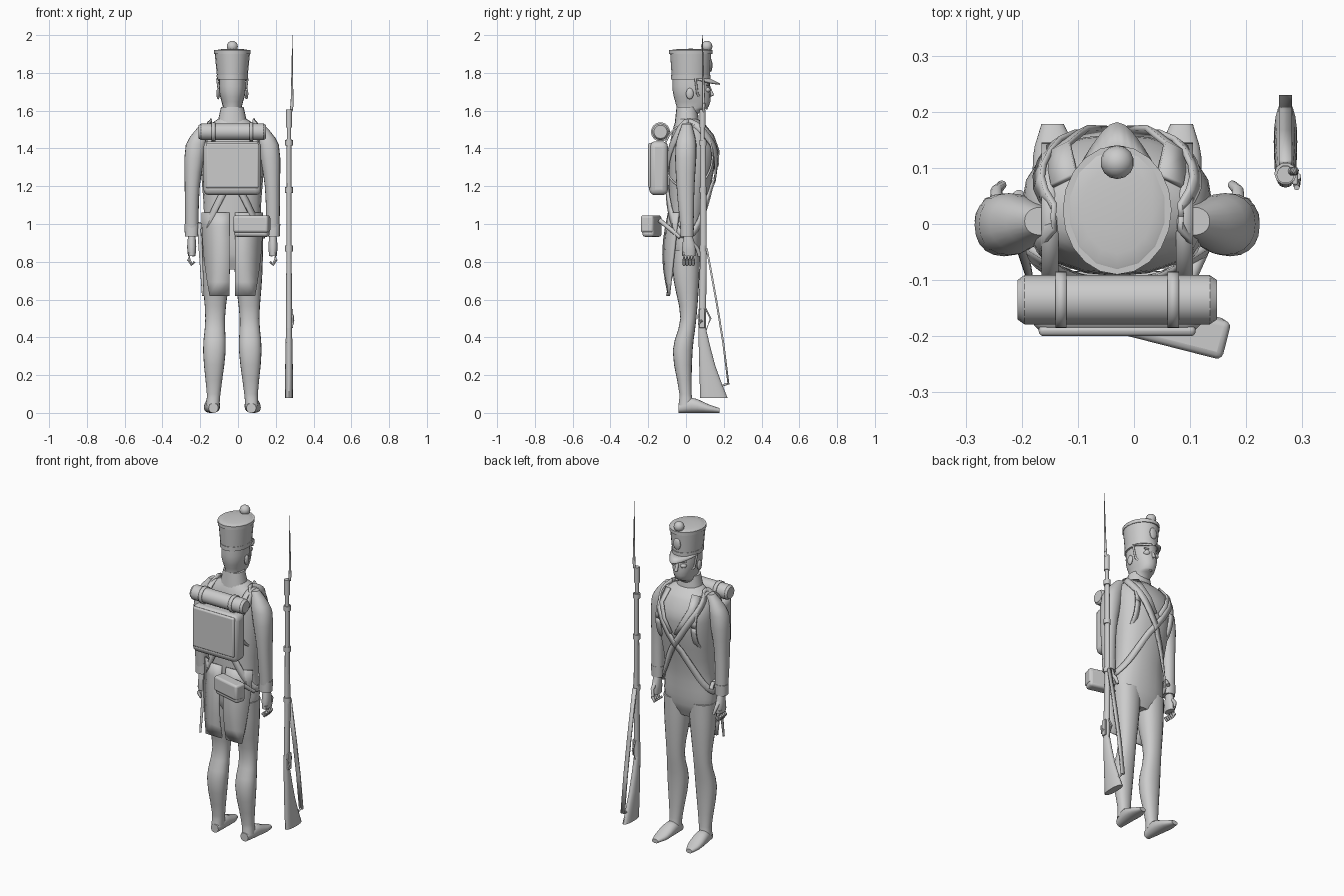
import bpy, bmesh
from math import sin, cos, pi, radians, copysign
from mathutils import Vector, Matrix

cube = bpy.data.objects.get("Cube")
if cube:
    bpy.data.objects.remove(cube)

colour = (.6, .6, .6, 1)
grey = bpy.data.materials.new("plain grey")
grey.use_nodes = True
grey.diffuse_color = colour
grey.node_tree.nodes["Principled BSDF"].inputs["Base Color"].default_value = colour

middle = -.03  # centre line of the figure
musket = .27   # centre line of the musket
turns = [pi * i / 20 for i in range(40)]


def finish(name, bm, angle=40, thick=0, bevel=0):
    bmesh.ops.recalc_face_normals(bm, faces=bm.faces)
    mesh = bpy.data.meshes.new(name)
    bm.to_mesh(mesh)
    bm.free()
    part = bpy.data.objects.new(name, mesh)
    bpy.context.collection.objects.link(part)
    mesh.materials.append(grey)
    if thick:
        solid = part.modifiers.new("thickness", "SOLIDIFY")
        solid.thickness, solid.offset = thick, 0
    if bevel:
        soft = part.modifiers.new("soft edges", "BEVEL")
        soft.width, soft.segments = bevel, 3
    bpy.ops.object.select_all(action="DESELECT")
    part.select_set(True)
    bpy.context.view_layer.objects.active = part
    bpy.ops.object.shade_smooth_by_angle(angle=radians(angle))


def skin(rings, solid=True):
    """Joins rings of points; a solid is closed around and capped, a sheet is not."""
    bm = bmesh.new()
    rows = [[bm.verts.new(p) for p in ring] for ring in rings]
    count = len(rows[0])
    for low, high in zip(rows, rows[1:]):
        for i in range(count if solid else count - 1):
            j = (i + 1) % count
            bm.faces.new((low[i], low[j], high[j], high[i]))
    if solid:
        bm.faces.new(rows[0])
        bm.faces.new(rows[-1])
    return bm


def curve(rows, steps):
    """Smoothly fills in between rows of (height, back, front, half width)."""
    keys = [Vector(row) for row in rows]
    last = len(keys) - 1

    def slope(i):
        run = keys[min(i + 1, last)] - keys[max(i - 1, 0)]
        return run / run[0]

    filled = []
    for i in range(last):
        start, step = keys[i], keys[i + 1] - keys[i]
        for k in range(steps):
            t = k / steps
            u = 1 - t
            bend = (slope(i) * step[0] - step) * u - (slope(i + 1) * step[0] - step) * t
            filled.append(start + step * t + bend * t * u)
    return filled + [keys[-1]]


def oval(row, t, power, gap=0):
    height, back, front, half = row
    c, s = cos(t), sin(t)
    return (copysign(abs(c) ** power, c) * (half + gap),
            (back + front) / 2 + copysign(abs(s) ** power, s) * ((front - back) / 2 + gap), height)


def loft(name, rows, x=middle, steps=3, power=.9, lean=lambda t: 0, forward=False, angle=40):
    rings = []
    rows = curve(rows, steps)
    for i, row in enumerate(rows):
        shift = x + lean(i / (len(rows) - 1))
        ring = [oval(row, t, power) for t in turns[::2]]
        rings.append([(shift + a, c, b) if forward else (shift + a, b, c) for a, b, c in ring])
    finish(name, skin(rings), angle)


def tube(name, points, radius, tip=None, x=middle, sides=10):
    points = [Vector(p) + Vector((x, 0, 0)) for p in points]
    last, rings = len(points) - 1, []
    for i, p in enumerate(points):
        along = points[min(i + 1, last)] - points[max(i - 1, 0)]
        frame = along.to_track_quat("Z", "Y").to_matrix()
        size = radius + ((tip or radius) - radius) * i / last
        spin = [2 * pi * k / sides for k in range(sides)]
        rings.append([p + frame @ Vector((cos(t), sin(t), 0)) * size for t in spin])
    finish(name, skin(rings))


def ball(name, place, size):
    bm = bmesh.new()
    bmesh.ops.create_uvsphere(bm, u_segments=14, v_segments=8, radius=1,
                              matrix=Matrix.LocRotScale(Vector(place), None, Vector(size)))
    finish(name, bm)


def box(name, place, size, bevel, turn=0):
    bm = bmesh.new()
    bmesh.ops.create_cube(bm, size=1, matrix=Matrix.LocRotScale(
        Vector(place), Matrix.Rotation(turn, 3, "Z"), Vector(size)))
    finish(name, bm, bevel=bevel)


def ribbon(name, points, outward, width, loop=True):
    points = [Vector(p) for p in points]
    last, rings = len(points) - 1, []
    for i, p in enumerate(points):
        before = points[i - 1] if loop or i else p
        after = points[(i + 1) % (last + 1)] if loop or i < last else p
        side = (after - before).cross(Vector(outward[i])).normalized() * width / 2
        rings.append([p - side, p + side])
    if loop:
        rings.append(rings[0])
    finish(name, skin(rings, solid=False), thick=.01)


# Coat body
body = [(.76, -.05, .05, .1), (.84, -.08, .08, .16), (1.05, -.09, .1, .15),
        (1.38, -.09, .16, .17), (1.5, -.07, .12, .15), (1.56, -.05, .06, .07)]
loft("coat_body", body, steps=4)
body_rows = curve(body, 8)


def on_body(t, height):
    row = min(body_rows, key=lambda r: abs(r[0] - height))
    x, y, _ = oval(row, t, .9, gap=.01)
    return middle + x, y, height


# Crossed belts
for s, name in ((1, "pouch_belt"), (-1, "scabbard_belt")):
    ribbon(name, [on_body(t, 1.24 - s * .3 * cos(t)) for t in turns],
           [(cos(t), sin(t), 0) for t in turns], .035)

# Collar, head and face
loft("collar", [(1.53, -.06, .07, .08), (1.62, -.05, .06, .06)], steps=1)
loft("head", [(1.56, -.04, .05, .05), (1.6, -.05, .08, .05), (1.62, -.05, .12, .05),
              (1.7, -.07, .13, .07), (1.79, -.07, .12, .07)])
tube("nose", [(0, .12, 1.73), (0, .14, 1.68), (0, .12, 1.67)], .008, .012)
ball("mouth", (middle, .115, 1.645), (.025, .01, .006))
for s in (-1, 1):
    ball("ear", (middle + s * .075, .02, 1.69), (.01, .02, .03))
    ball("eye", (middle + s * .03, .11, 1.71), (.02, .02, .015))
    ball("eyebrow", (middle + s * .03, .115, 1.735), (.025, .01, .006))
    tube("chin_strap", [(s * .08, .05, 1.77), (s * .07, .06, 1.69), (0, .11, 1.61)], .006)
    heights = [1.53, 1.46, 1.38, 1.3]
    ribbon("lapel", [on_body(pi / 2 - s * 3 * (z - 1.26), z) for z in heights],
           [(s / 2, 1, 0) for z in heights], .05, loop=False)

# Tall cap with bands, pointed peak and pompon
loft("cap", [(1.77, -.075, .125, .08), (1.92, -.085, .135, .095)], steps=1, power=1)
loft("cap_lower_band", [(1.765, -.08, .13, .082), (1.79, -.08, .13, .083)], steps=1, power=1)
loft("cap_upper_band", [(1.9, -.09, .14, .096), (1.92, -.09, .14, .097)], steps=1, power=1)
ball("cap_crown", (middle, .025, 1.918), (.09, .11, .01))
front = turns[1:20]
finish("cap_peak", skin([[(middle + .08 * cos(t), .03 + reach * sin(t) + point * sin(t) ** 8,
                           1.77 - drop * sin(t)) for t in front]
                         for reach, point, drop in ((.09, 0, 0), (.12, .03, .03))],
                        solid=False), thick=.007)
ball("pompon", (middle, .11, 1.94), (.03, .03, .03))
ball("cap_badge", (middle, .13, 1.84), (.025, .01, .035))

for s in (-1, 1):
    # Sleeves with cuffs
    arm = middle + s * .215
    loft("sleeve", [(.98, -.03, .04, .035), (1.2, -.05, .045, .04), (1.42, -.055, .055, .055),
                    (1.53, -.02, .03, .03)], x=arm, lean=lambda t: -s * .08 * t ** 3)
    loft("cuff", [(.935, -.03, .04, .036), (1.0, -.03, .042, .039)], x=arm, steps=1)
    # Hands with curled fingers and thumb
    loft("palm", [(.83, -.02, .05, .02), (.88, -.02, .05, .024), (.95, -.01, .03, .018)], x=arm)
    for k in range(4):
        y = .016 * k - .01
        tube("finger", [(s * .01, y, .85), (s * .015, y, .81), (0, y, .785), (-s * .015, y, .8)],
             .011, .007, x=arm)
    tube("thumb", [(0, .03, .9), (0, .06, .87), (-s * .01, .07, .83)], .013, .008, x=arm)
    # Legs and shoes
    loft("leg", [(.04, -.04, .04, .035), (.1, -.035, .03, .036), (.33, -.07, .035, .06),
                 (.5, -.03, .055, .052), (.7, -.065, .07, .07), (.86, -.08, .075, .08)],
         x=middle + s * .103, lean=lambda t: -s * .02 * t)
    loft("shoe", [(-.04, 0, .05, .025), (.03, 0, .08, .04), (.12, 0, .045, .04), (.178, 0, .025, .02)],
         x=middle + s * .1, lean=lambda t: s * .015 * t, forward=True)
    # Coat tails tapering down behind each hip
    tail = []
    for k in range(7):
        t = k / 6
        belly = .03 * sin(pi * t)
        tail.append([(middle + s * .015, -.09 - belly, 1.06 - .44 * t),
                     (middle + s * .08, -.09 - belly / 2, 1.06 - .44 * t),
                     (middle + s * (.16 - .04 * t * t), -.04 - .05 * t, 1.06 - .44 * t)])
    finish("coat_tail", skin(tail, solid=False), thick=.012)
    # Pack straps looped over the shoulders, and straps around the roll
    around = [(0, cos(t), sin(t)) for t in turns]
    ribbon("pack_strap", [(middle + s * .12, .01 + .13 * b, 1.36 + .17 * c) for _, b, c in around],
           around, .03)
    ribbon("roll_strap", [(middle + s * .1, .045 * b - .135, 1.488 + .045 * c) for _, b, c in around],
           around, .02)

# Backpack, blanket roll, cartridge pouch
box("backpack", (middle, -.145, 1.295), (.305, .1, .285), .03)
box("backpack_flap", (middle, -.19, 1.31), (.28, .02, .24), .009)
tube("blanket_roll", [(-.165, -.135, 1.488), (.165, -.135, 1.488)], .044, sides=16)
for s in (-1, 1):
    tube("roll_end", [(s * .165, -.135, 1.488), (s * .178, -.135, 1.488)], .044, .035, sides=16)
box("cartridge_pouch", (.073, -.18, .985), (.185, .065, .105), .015, turn=-.25)
box("pouch_flap", (.073, -.185, 1.0), (.19, .07, .09), .012, turn=-.25)
tube("pouch_hanger", [(.16, -.03, .93), (.11, -.14, 1.02)], .012)

# Short sidearm at the right hip
tube("scabbard", [(-.17, 0, 1), (-.17, -.04, .9), (-.155, -.1, .62)], .016, .006)
tube("sidearm_grip", [(-.17, -.01, .98), (-.175, .035, 1), (-.175, .05, .97)], .012)

# Musket: stock, barrel, bands, lock and sling
loft("musket_butt", [(.08, .075, .22, .021), (.25, .07, .155, .02), (.45, .065, .105, .016)],
     x=musket, steps=2)
loft("musket_stock", [(.45, .065, .105, .016), (.85, .075, .11, .014), (1.45, .08, .105, .012)],
     x=musket, steps=1)
tube("barrel", [(0, .086, .52), (0, .088, 1.6)], .014, .011, x=musket)
for z in (.87, 1.18, 1.43):
    tube("barrel_band", [(0, .09, z - .015), (0, .09, z + .015)], .02, x=musket)
box("lock_plate", (musket + .017, .085, .5), (.01, .03, .1), .003)
tube("hammer", [(.02, .085, .49), (.02, .07, .47), (.02, .065, .52)], .008, .005, x=musket)
tube("trigger_guard", [(0, .1, .56), (0, .13, .5), (0, .1, .42)], .005, x=musket)
sling = [(musket, .225 - .115 * t ** 1.2, .15 + .72 * t) for t in (0, .3, .6, 1)]
ribbon("sling", sling, [(0, 1, .2) for p in sling], .024, loop=False)
tube("sling_swivel", [(0, .22, .155), (0, .18, .14)], .006, x=musket)

# Bayonet
tube("bayonet_socket", [(0, .088, 1.51), (0, .088, 1.605)], .016, x=musket)
tube("bayonet_arm", [(0, .09, 1.59), (.012, .094, 1.6), (.016, .094, 1.64)], .008, x=musket)
tube("bayonet_blade", [(.016, .094, 1.62), (.018, .087, 2)], .008, .001, x=musket)
